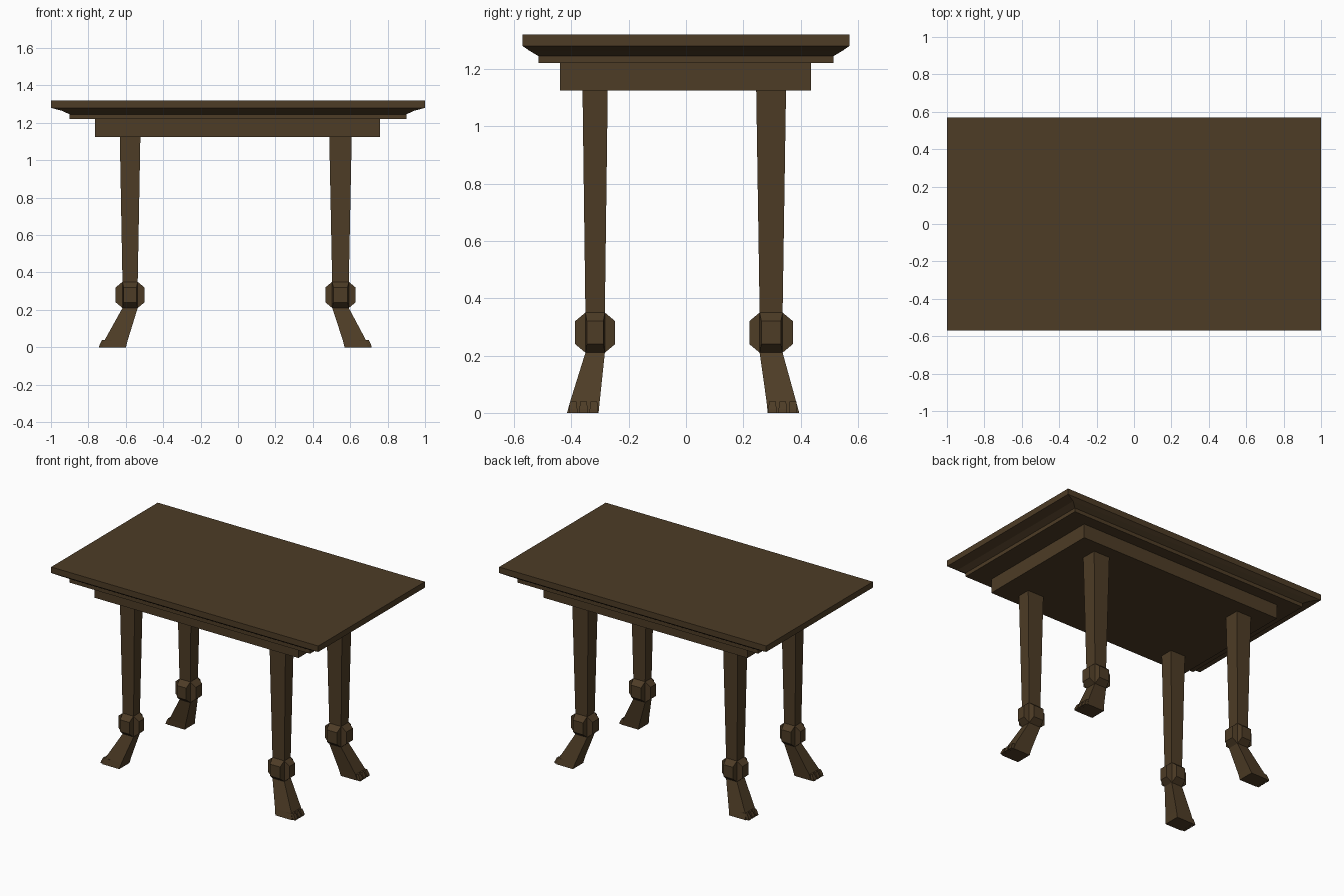
import bpy, bmesh

if "Cube" in bpy.data.objects:
    bpy.data.objects.remove(bpy.data.objects["Cube"])

wood = bpy.data.materials.new("dark_wood")
wood.diffuse_color = (0.075, 0.045, 0.019, 1)
wood.use_nodes = True
wood.node_tree.nodes["Principled BSDF"].inputs["Base Color"].default_value = wood.diffuse_color


def loft(bm, rings):
    """Skin a list of 4-point rings into a closed solid."""
    loops = [[bm.verts.new(p) for p in ring] for ring in rings]
    for a, b in zip(loops, loops[1:]):
        for i in range(4):
            j = (i + 1) % 4
            bm.faces.new((a[i], a[j], b[j], b[i]))
    bm.faces.new(loops[0][::-1])
    bm.faces.new(loops[-1])
    return loops


def rect(x0, x1, y0, y1, z):
    return [(x0, y0, z), (x1, y0, z), (x1, y1, z), (x0, y1, z)]


def finish(name, bm):
    bmesh.ops.recalc_face_normals(bm, faces=bm.faces)
    mesh = bpy.data.meshes.new(name)
    bm.to_mesh(mesh)
    bm.free()
    mesh.materials.append(wood)
    obj = bpy.data.objects.new(name, mesh)
    bpy.context.collection.objects.link(obj)


# Table top with moulded underside
bm = bmesh.new()
loft(bm, [rect(-x, x, -y, y, z) for x, y, z in (
    (0.90, 0.515, 1.22), (0.90, 0.515, 1.245), (0.94, 0.547, 1.264),
    (1.0, 0.57, 1.28), (1.0, 0.57, 1.32))])
finish("table_top", bm)

# Apron
bm = bmesh.new()
loft(bm, [rect(-0.765, 0.76, -0.44, 0.436, z) for z in (1.125, 1.22)])
finish("apron", bm)


def span(side, centre, near, far):
    """Interval around a leg centre: near = inward reach, far = outward reach."""
    return sorted((side * (centre - near), side * (centre + far)))


def leg(name, sx, sy):
    cx = 0.577 if sx < 0 else 0.548
    cy = 0.317 if sy < 0 else 0.297
    wx = 0.055 if sx < 0 else 0.06      # half width of the shaft top
    wy = 0.044 if sy < 0 else 0.052

    def ring(n, f, m, g, z):
        return rect(*span(sx, cx, n, f), *span(sy, cy, m, g), z)

    bx, by = wx * 0.74, wy * 0.77       # half width at the ankle
    bm = bmesh.new()
    # Tapered shaft, then foot splaying outward
    loft(bm, [ring(-0.022, 0.147, 0.012, 0.098, 0),
              ring(-0.012, 0.135, 0.016, 0.087, 0.04),
              ring(bx, bx, by, by, 0.21),
              ring(bx, bx, by, by, 0.35),
              ring(wx, wx, wy, wy, 1.125)])
    # Knuckle: tapered block on each of the four shaft sides
    out = 0.036
    for axis in (0, 1):
        for s in (-1, 1):
            h, w = (bx, by) if axis == 0 else (by, bx)
            rings = []
            for d, hw, z0, z1 in ((h, w, 0.21, 0.35), (h + out, w * 0.85, 0.24, 0.32)):
                pts = [(s * d, -hw, z0), (s * d, hw, z0), (s * d, hw, z1), (s * d, -hw, z1)]
                if axis:
                    pts = [(y, x, z) for x, y, z in pts]
                rings.append([(sx * cx + x, sy * cy + y, z) for x, y, z in pts])
            loft(bm, rings)
    # Three toes
    for k in range(3):
        y0 = -0.010 + k * 0.036
        loft(bm, [ring(-0.10, 0.166, -y0, y0 + 0.029, 0),
                  ring(-0.10, 0.164, -y0, y0 + 0.029, 0.012),
                  ring(-0.10, 0.15, -y0 - 0.003, y0 + 0.026, 0.04)])
    finish(name, bm)


for sx, xn in ((-1, "left"), (1, "right")):
    for sy, yn in ((-1, "front"), (1, "back")):
        leg(f"{yn}_{xn}_leg", sx, sy)
